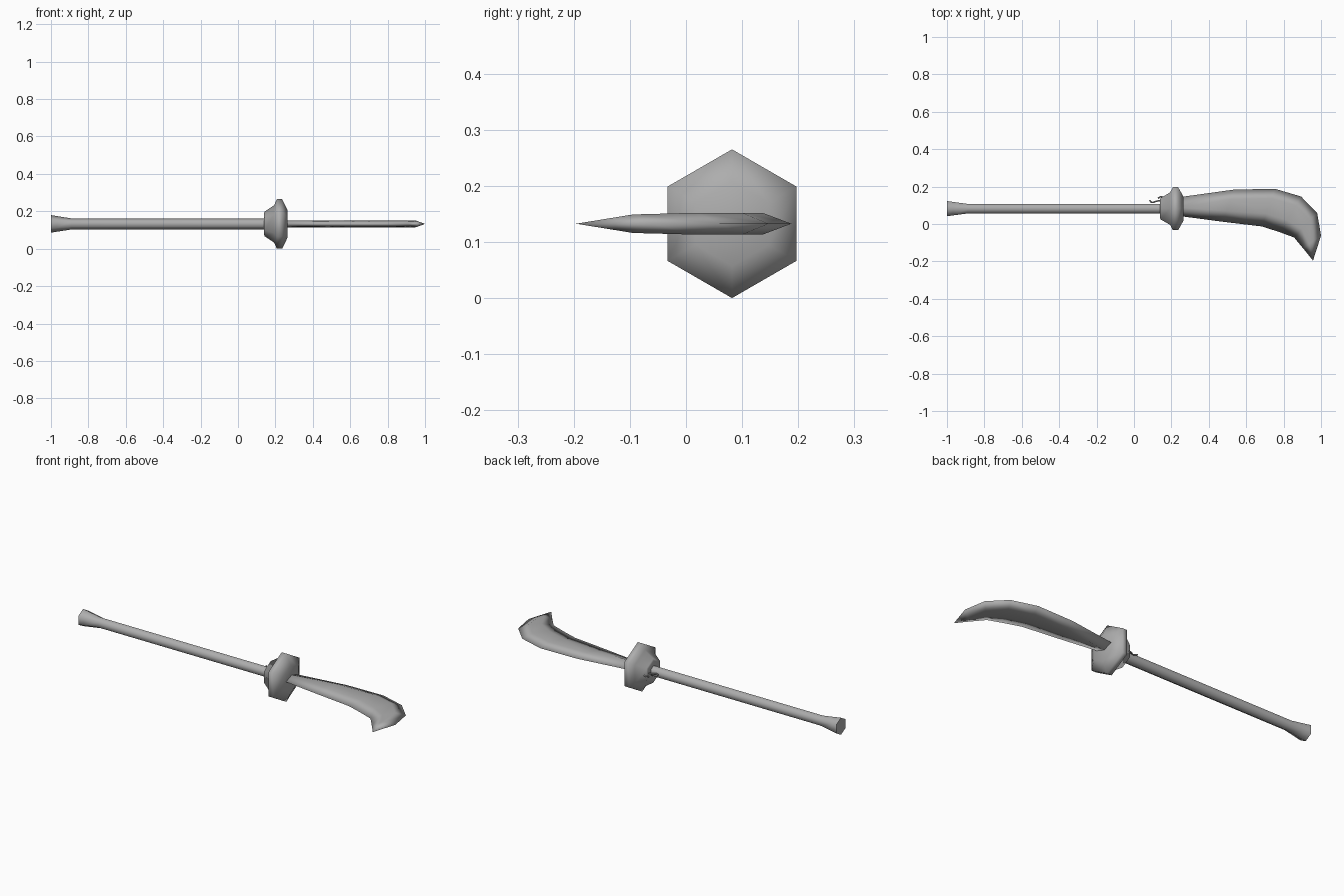
import bpy, bmesh, math
from mathutils import Vector

if "Cube" in bpy.data.objects:
    bpy.data.objects.remove(bpy.data.objects["Cube"])

CY, CZ, SIDES = 0.082, 0.1325, 6

# Dark grey shared by all parts
grey = bpy.data.materials.new("dark_grey")
grey.diffuse_color = (0.42, 0.42, 0.42, 1)
grey.use_nodes = True
grey.node_tree.nodes["Principled BSDF"].inputs["Base Color"].default_value = grey.diffuse_color


def finish(name, bm, angle):
    bmesh.ops.recalc_face_normals(bm, faces=bm.faces)
    me = bpy.data.meshes.new(name)
    bm.to_mesh(me)
    bm.free()
    me.materials.append(grey)
    ob = bpy.data.objects.new(name, me)
    bpy.context.collection.objects.link(ob)
    bpy.ops.object.select_all(action='DESELECT')
    ob.select_set(True)
    bpy.context.view_layer.objects.active = ob
    bpy.ops.object.shade_smooth_by_angle(angle=math.radians(angle))
    return ob


def bridge(bm, rings, cap_end=True):
    # skin consecutive rings and cap the ends
    n = len(rings[0])
    for a, b in zip(rings, rings[1:]):
        for i in range(n):
            j = (i + 1) % n
            bm.faces.new((a[i], a[j], b[j], b[i]))
    bm.faces.new(rings[0])
    if cap_end:
        bm.faces.new(rings[-1])


def lathe(name, profile, angle=62):
    # hexagonal turning about the shaft axis, corner pointing up
    bm = bmesh.new()
    rings = []
    for x, r in profile:
        rings.append([bm.verts.new((x, CY + r * math.sin(math.tau * i / SIDES),
                                    CZ + r * math.cos(math.tau * i / SIDES)))
                      for i in range(SIDES)])
    bridge(bm, rings)
    return finish(name, bm, angle)


# Shaft with flared butt
lathe("shaft", [(-1.0, 0.047), (-0.97, 0.042), (-0.89, 0.0295), (0.16, 0.0295)])

# Hexagonal guard
lathe("guard", [(0.139, 0.056), (0.142, 0.066), (0.193, 0.1), (0.208, 0.1325),
                (0.236, 0.1325), (0.264, 0.075)])

# Curved blade: spine and cutting edge pairs, thickest along a ridge near the spine
sections = [((0.24, 0.143), (0.24, 0.043), 0.019), ((0.535, 0.184), (0.475, 0.012), 0.0195),
            ((0.754, 0.188), (0.684, -0.013), 0.0195), ((0.893, 0.147), (0.780, -0.044), 0.0195),
            ((0.979, 0.060), (0.856, -0.072), 0.0195), ((1.0, -0.062), (0.905, -0.131), 0.0165)]
bm = bmesh.new()
rings = []
for spine, edge, thick in sections:
    s, e = Vector((*spine, CZ)), Vector((*edge, CZ))
    ridge = s.lerp(e, 0.055 / (s - e).length)
    belly = s.lerp(e, 0.66)
    top, low = Vector((0, 0, thick)), Vector((0, 0, thick * 0.72))
    rings.append([bm.verts.new(p) for p in
                  (s, ridge + top, belly + low, e, belly - low, ridge - top)])
bridge(bm, rings, cap_end=False)
tip = bm.verts.new((0.957, -0.196, CZ))
for i in range(6):
    bm.faces.new((rings[-1][i], rings[-1][(i + 1) % 6], tip))
finish("blade", bm, 180)


# Small curled cord ends tied behind the guard
def cord(name, points):
    cu = bpy.data.curves.new(name, 'CURVE')
    cu.dimensions = '3D'
    cu.bevel_depth, cu.bevel_resolution, cu.resolution_u = 0.004, 0, 3
    cu.use_fill_caps = True
    cu.materials.append(grey)
    sp = cu.splines.new('BEZIER')
    sp.bezier_points.add(len(points) - 1)
    for bp, co in zip(sp.bezier_points, points):
        bp.co = co
        bp.handle_left_type = bp.handle_right_type = 'AUTO'
    bpy.context.collection.objects.link(bpy.data.objects.new(name, cu))


cord("cord_end_long", [(0.15, 0.125, 0.135), (0.12, 0.122, 0.137),
                       (0.095, 0.115, 0.14), (0.083, 0.128, 0.14)])
cord("cord_end_short", [(0.17, 0.135, 0.128), (0.145, 0.146, 0.126),
                        (0.128, 0.138, 0.125)])
